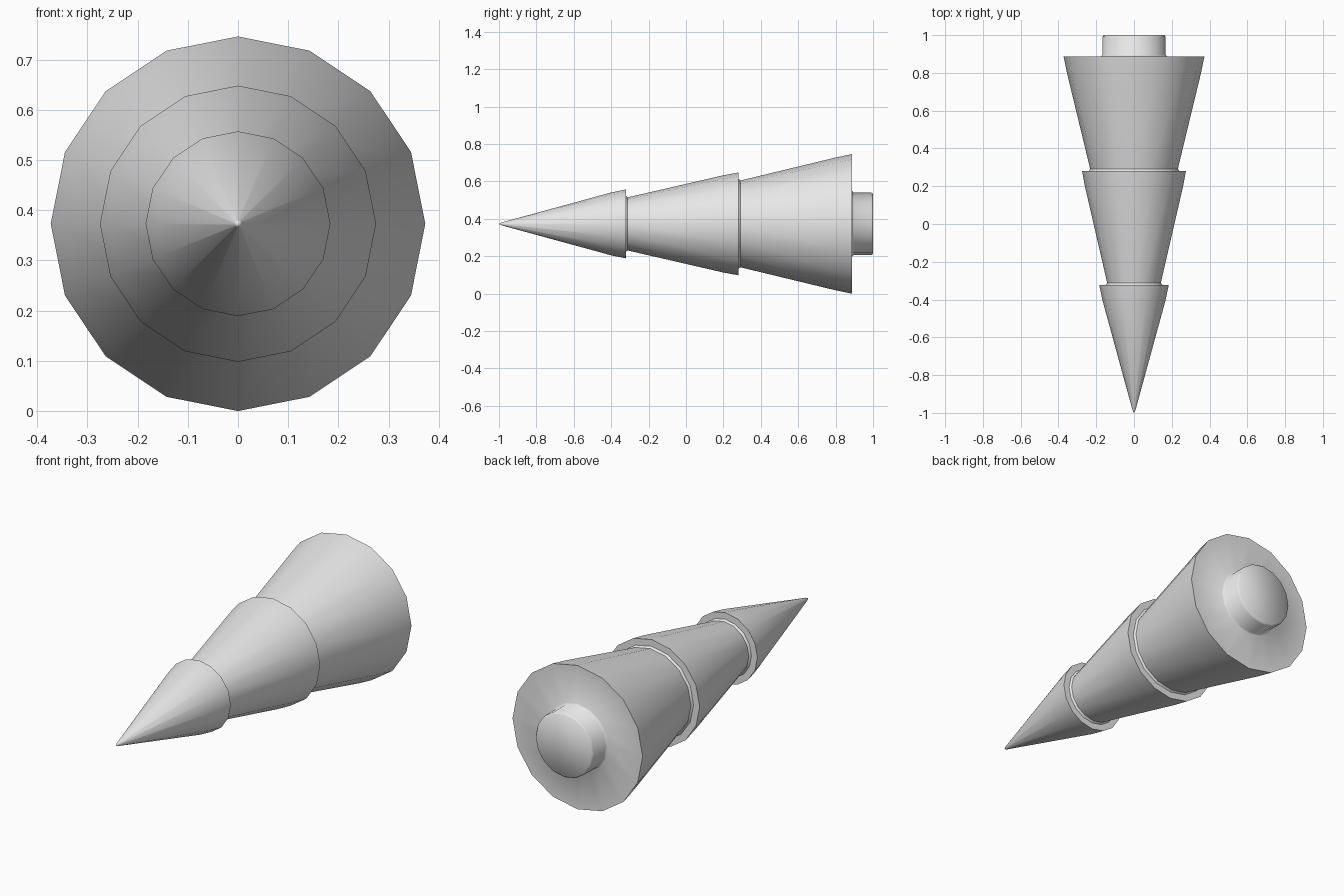
import bpy
import bmesh
import math

cube = bpy.data.objects.get("Cube")
if cube:
    bpy.data.objects.remove(cube, do_unlink=True)

SIDES = 16
AXIS_Z = 0.373

grey = bpy.data.materials.new("light grey")
grey.use_nodes = True
grey.diffuse_color = (0.8, 0.8, 0.8, 1)
grey.node_tree.nodes["Principled BSDF"].inputs["Base Color"].default_value = (0.8, 0.8, 0.8, 1)


def lathe(name, profile):
    """Spin (y, radius) points, listed front to back, around the long axis."""
    bm = bmesh.new()
    rings = []
    for y, r in profile:
        if r == 0:
            rings.append([bm.verts.new((0, y, 0))] * SIDES)
        else:
            rings.append([bm.verts.new((r * math.sin(2 * math.pi * i / SIDES), y,
                                        r * math.cos(2 * math.pi * i / SIDES)))
                          for i in range(SIDES)])
    for a, b in zip(rings, rings[1:]):
        for i in range(SIDES):
            j = (i + 1) % SIDES
            corners = list(dict.fromkeys((a[i], a[j], b[j], b[i])))
            bm.faces.new(corners)
    # Flat lid on a profile that ends at the very back
    if profile[-1][0] == 1.0:
        bm.faces.new(rings[-1])
    bmesh.ops.recalc_face_normals(bm, faces=bm.faces)
    # An open shell must point away from its axis
    widest = max(bm.faces, key=lambda f: f.calc_center_median().xz.length * (abs(f.normal.y) < 0.5))
    if widest.normal.dot(widest.calc_center_median() * 1) < 0 and \
            widest.normal.xz.dot(widest.calc_center_median().xz) < 0:
        bmesh.ops.reverse_faces(bm, faces=bm.faces)
    mesh = bpy.data.meshes.new(name)
    bm.to_mesh(mesh)
    bm.free()
    mesh.materials.append(grey)
    obj = bpy.data.objects.new(name, mesh)
    obj.location.z = AXIS_Z
    bpy.context.collection.objects.link(obj)
    bpy.ops.object.select_all(action='DESELECT')
    obj.select_set(True)
    bpy.context.view_layer.objects.active = obj
    bpy.ops.object.shade_smooth_by_angle(angle=math.radians(50))
    return obj


# Pointed front section
lathe("tip_section", [(-1.0, 0), (-0.985, 0.008), (-0.40, 0.168), (-0.322, 0.184)])

# Stepped sections: each starts on the rim ahead, with a small fillet at the step
lathe("middle_section", [(-0.322, 0.184), (-0.322, 0.150), (-0.312, 0.142),
                         (0.20, 0.260), (0.281, 0.275)])
lathe("rear_section", [(0.281, 0.275), (0.281, 0.240), (0.291, 0.232),
                       (0.80, 0.355), (0.888, 0.373)])

# Flat back plate rising into a short round knob
lathe("back_knob", [(0.888, 0.373), (0.888, 0.176), (0.896, 0.167),
                    (0.992, 0.167), (1.0, 0.160)])
